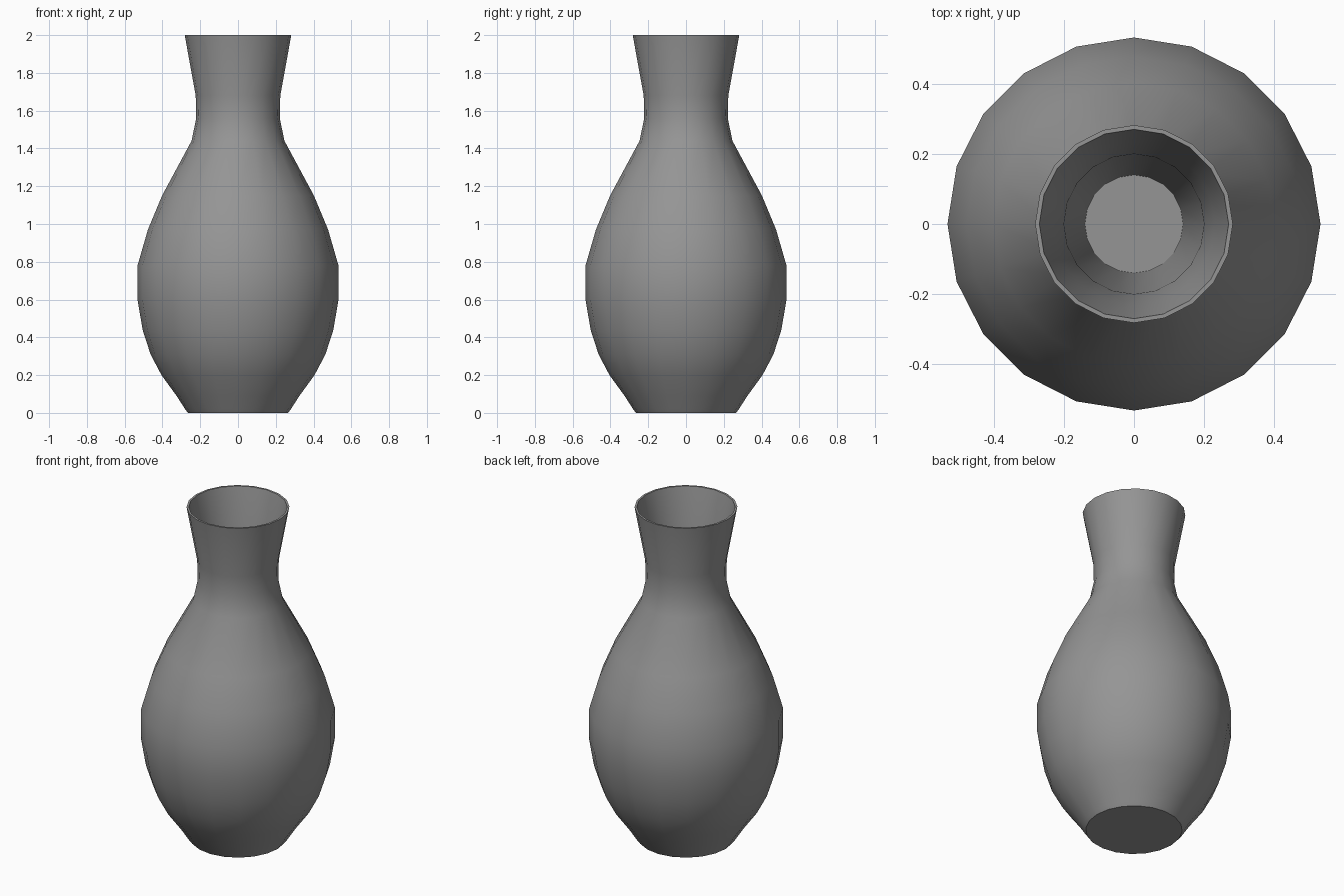
import bpy, bmesh, math

cube = bpy.data.objects.get("Cube")
if cube:
    bpy.data.objects.remove(cube)

SIDES = 20

clay = bpy.data.materials.new("grey_clay")
clay.use_nodes = True
GREY = (0.3, 0.3, 0.3, 1)
clay.diffuse_color = GREY
clay.node_tree.nodes["Principled BSDF"].inputs["Base Color"].default_value = GREY

# Outer wall from the foot up, over the rim, then down the tapering inside
profile = [
    (0.265, 0.0), (0.28, 0.02), (0.325, 0.09), (0.405, 0.2), (0.463, 0.31),
    (0.505, 0.44), (0.532, 0.6), (0.532, 0.78), (0.477, 0.97), (0.402, 1.15),
    (0.246, 1.44), (0.221, 1.56), (0.224, 1.68), (0.282, 2.0),
    (0.27, 2.0), (0.23, 1.8), (0.2, 1.56), (0.14, 0.1),
]

bm = bmesh.new()
rings = []
for radius, z in profile:
    rings.append([
        bm.verts.new((radius * math.cos(math.tau * i / SIDES),
                      radius * math.sin(math.tau * i / SIDES), z))
        for i in range(SIDES)])

for low, high in zip(rings, rings[1:]):
    for i in range(SIDES):
        j = (i + 1) % SIDES
        bm.faces.new((low[i], low[j], high[j], high[i]))

# Underside and inner floor
bm.faces.new(rings[0][::-1])
bm.faces.new(rings[-1])

mesh = bpy.data.meshes.new("vase")
bm.to_mesh(mesh)
bm.free()
mesh.materials.append(clay)

vase = bpy.data.objects.new("vase", mesh)
bpy.context.collection.objects.link(vase)
bpy.context.view_layer.objects.active = vase
vase.select_set(True)
bpy.ops.object.shade_smooth_by_angle(angle=math.radians(50))
